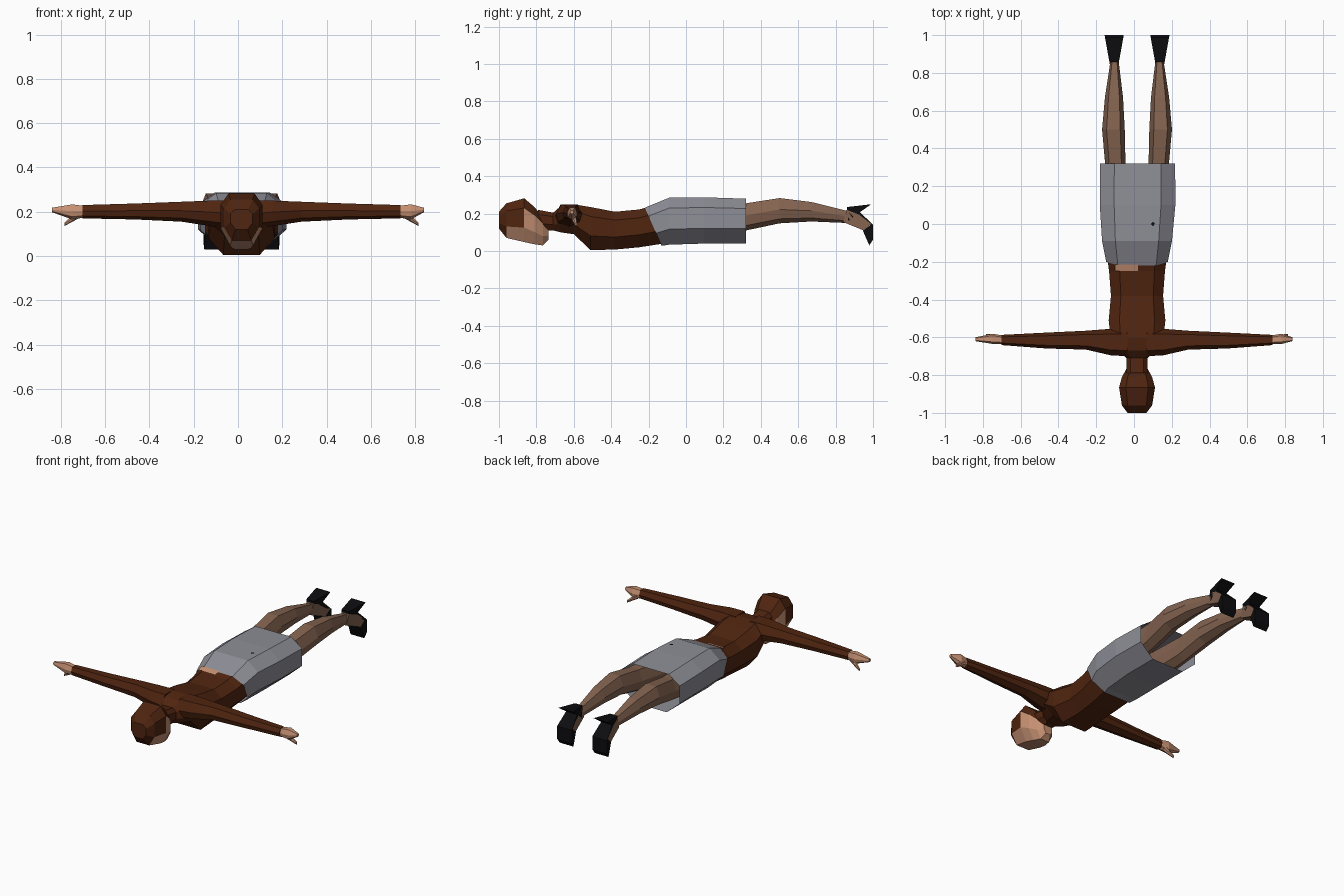
import bpy, bmesh
from mathutils import Vector

if "Cube" in bpy.data.objects:
    bpy.data.objects.remove(bpy.data.objects["Cube"])

CX = 0.016  # body's centre line


def mat(name, r, g, b):
    m = bpy.data.materials.new(name)
    m.diffuse_color = (r, g, b, 1)
    m.use_nodes = True
    m.node_tree.nodes["Principled BSDF"].inputs["Base Color"].default_value = m.diffuse_color
    return m


BROWN = mat("dark brown cloth", 0.08, 0.018, 0.005)
GREY = mat("grey cloth", 0.27, 0.27, 0.31)
SKIN = mat("skin", 0.56, 0.28, 0.17)
STOCKING = mat("stocking tan", 0.23, 0.125, 0.08)
BLACK = mat("black leather", 0.004, 0.004, 0.005)

# eight-sided section: across (-1..1), height (0..1)
BODY = [(-.55, 0), (.55, 0), (1, .33), (1, .78), (.62, 1), (-.62, 1), (-1, .78), (-1, .33)]
LIMB = [(0, 0), (.8, .18), (1, .55), (.6, 1), (-.6, 1), (-1, .55), (-.8, .18)]


def make(name, bm, mats, rule=None):
    bmesh.ops.recalc_face_normals(bm, faces=bm.faces[:])
    me = bpy.data.meshes.new(name)
    if rule:
        for f in bm.faces:
            f.material_index = rule(f.calc_center_median())
    bm.to_mesh(me)
    bm.free()
    for m in mats:
        me.materials.append(m)
    ob = bpy.data.objects.new(name, me)
    bpy.context.collection.objects.link(ob)
    return ob


def loft(name, axis, rings, section, mats, rule=None, caps=(True, True), slant=None):
    """rings: (position, centre across, half width, low z, high z)"""
    bm = bmesh.new()
    loops = []
    for i, (t, c, w, lo, hi) in enumerate(rings):
        loop = []
        for a, h in section:
            across, z = c + a * w, lo + h * (hi - lo)
            tt = t + (slant * (1 - h) if slant and i == 0 else 0)
            p = (across, tt, z) if axis == 'y' else (tt, across, z)
            loop.append(bm.verts.new(p))
        loops.append(loop)
    n = len(section)
    for a, b in zip(loops, loops[1:]):
        for i in range(n):
            j = (i + 1) % n
            bm.faces.new((a[i], a[j], b[j], b[i]))
    if caps[0]:
        bm.faces.new(loops[0])
    if caps[1]:
        bm.faces.new(loops[-1])
    return make(name, bm, mats, rule)


def prism(name, profile, cx, material):
    """side profile (y, z) given a width that flares toward the sole"""
    bm = bmesh.new()
    sides = []
    for s in (-1, 1):
        sides.append([bm.verts.new((cx + s * (0.022 + (y - .84) * 0.18), y, z)) for y, z in profile])
    n = len(profile)
    for i in range(n):
        j = (i + 1) % n
        bm.faces.new((sides[0][i], sides[0][j], sides[1][j], sides[1][i]))
    for s in sides:
        bm.faces.new(s)
    return make(name, bm, [material])


def plate(name, pts, material):
    bm = bmesh.new()
    bm.faces.new([bm.verts.new(p) for p in pts])
    return make(name, bm, [material])


# torso and neck
loft("torso", 'y', [
    (-.79, CX, .055, .11, .22), (-.71, CX, .055, .11, .205), (-.67, CX, .10, .10, .24),
    (-.60, CX, .14, .09, .25), (-.51, CX, .15, .005, .235), (-.38, CX, .138, .008, .21),
    (-.25, CX, .148, .02, .222), (-.12, CX, .165, .04, .26)], BODY, [BROWN])

# skirt, open at the hem
loft("skirt", 'y', [
    (-.22, CX, .163, .028, .232), (-.09, CX, .185, .034, .285),
    (.10, CX + .003, .2, .04, .287), (.32, CX + .003, .199, .04, .28)],
    BODY, [GREY], caps=(False, False), slant=.09)

# bare waist gap and small mark on the skirt
plate("waist_gap", [(-.10, -.25, .228), (.02, -.25, .228), (.02, -.215, .238), (-.10, -.215, .238)], SKIN)
plate("skirt_mark", [(.09, .0, .289), (.10, -.012, .289), (.112, .002, .289), (.10, .012, .289)], BLACK)


# head: face looks down, hair covers crown and back
def head_colour(c):
    face = (c.y > -.945 and c.z < .12) or (c.y > -.86 and c.z < .165)
    return 1 if face else 0


loft("head", 'y', [
    (-1.0, CX, .05, .12, .21), (-.96, CX, .08, .07, .255), (-.865, CX, .095, .048, .282),
    (-.81, CX, .08, .036, .235), (-.765, CX, .055, .03, .18), (-.735, CX, .03, .06, .13)],
    BODY, [BROWN, SKIN], head_colour)

for s, side in ((-1, "left"), (1, "right")):
    # arm and hand
    def X(d):
        return CX + s * d
    tip = .84 - s * CX
    loft(side + "_arm", 'x', [
        (X(.05), -.625, .075, .12, .25), (X(.14), -.625, .07, .135, .25),
        (X(.27), -.615, .05, .155, .245), (X(.48), -.617, .042, .165, .237),
        (X(.718), -.614, .027, .17, .23)], LIMB, [BROWN])
    loft(side + "_hand", 'x', [
        (X(.70), -.614, .022, .175, .225), (X(.765), -.608, .027, .165, .233),
        (X(tip), -.61, .010, .198, .218)], LIMB, [SKIN])
    loft(side + "_thumb", 'x', [
        (X(.735), -.605, .018, .17, .21), (X(.80), -.588, .006, .135, .15)], LIMB, [SKIN])

    # leg
    loft(side + "_leg", 'y', [
        (.0, X(.10), .075, .07, .24), (.32, X(.115), .054, .11, .255),
        (.50, X(.125), .060, .148, .283), (.67, X(.122), .048, .158, .262),
        (.86, X(.119), .022, .15, .215)], LIMB, [STOCKING])

    # foot and heeled shoe
    fx = X(.121)
    prism(side + "_foot", [(.84, .155), (.86, .22), (.925, .195), (.99, .145), (.95, .11)], fx, STOCKING)
    prism(side + "_shoe", [
        (.86, .235), (.99, .25), (.93, .208), (1.0, .14), (1.0, .06), (.98, .03),
        (.945, .11), (.985, .137), (.91, .193), (.868, .16)], fx, BLACK)
